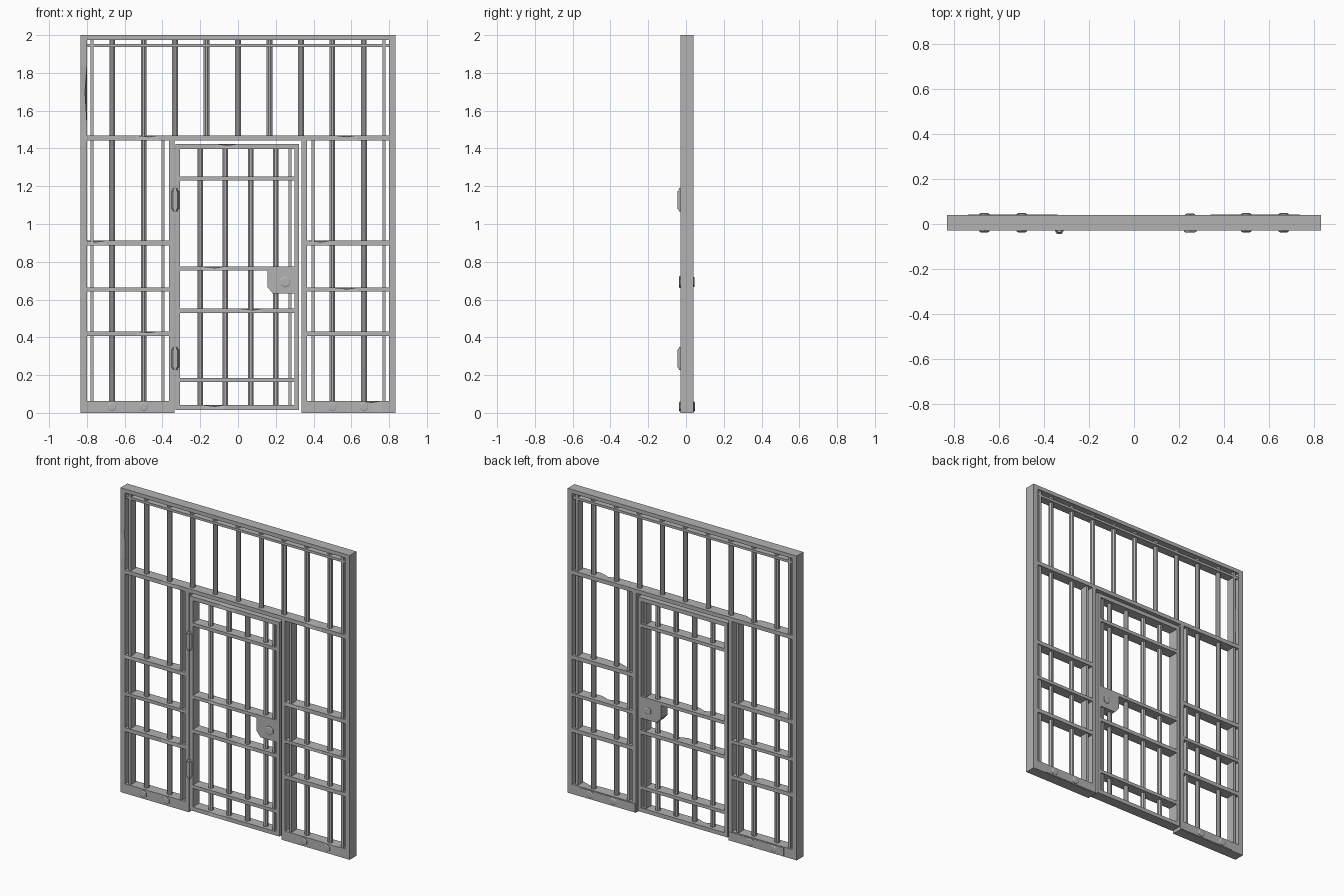
import bpy, bmesh, math
from mathutils import Vector, Matrix

if "Cube" in bpy.data.objects:
    bpy.data.objects.remove(bpy.data.objects["Cube"])

steel = bpy.data.materials.new("grey steel")
steel.use_nodes = True
GREY = (0.45, 0.45, 0.45, 1)
steel.diffuse_color = GREY
steel.node_tree.nodes["Principled BSDF"].inputs["Base Color"].default_value = GREY

FRONT, BACK = -0.03, 0.04      # full frame depth


def finish(name, bm):
    bmesh.ops.recalc_face_normals(bm, faces=bm.faces)
    me = bpy.data.meshes.new(name)
    bm.to_mesh(me)
    bm.free()
    me.materials.append(steel)
    ob = bpy.data.objects.new(name, me)
    bpy.context.collection.objects.link(ob)
    return ob


def loft(name, rings):
    """Closed solid through rings of equal point count."""
    bm = bmesh.new()
    loops = [[bm.verts.new(p) for p in r] for r in rings]
    n = len(loops[0])
    for a, b in zip(loops, loops[1:]):
        for i in range(n):
            j = (i + 1) % n
            bm.faces.new((a[i], a[j], b[j], b[i]))
    bm.faces.new(loops[0])
    bm.faces.new(loops[-1])
    return finish(name, bm)


def rail(name, x0, x1, z0, z1, y0=FRONT, y1=BACK, dent=None):
    """Horizontal bar, optionally with one worn notch in its front upper edge."""
    xs = [x0, x1] if dent is None else [x0, dent - 0.07, dent, dent + 0.05, x1]
    rings = []
    for x in xs:
        worn = 0.008 if x == dent else 0
        rings.append([(x, y0, z0), (x, y1, z0), (x, y1, z1), (x, y0 + worn, z1 - worn)])
    return loft(name, rings)


def post(name, x0, x1, z0, z1, y0=FRONT, y1=BACK, dent=None):
    """Vertical bar, optionally with one worn notch in its front left edge."""
    zs = [z0, z1] if dent is None else [z0, dent - 0.16, dent, dent + 0.14, z1]
    rings = []
    for z in zs:
        worn = 0.01 if z == dent else 0
        rings.append([(x0, y0, z), (x0, y1, z), (x1, y1, z), (x1 - worn, y0 + worn, z)])
    return loft(name, rings)


def rod(name, x, z0, z1, r=0.016, y=0.005):
    """Upright eight-sided bar."""
    angles = [math.tau * (i + 0.5) / 8 for i in range(8)]
    return loft(name, [[(x + r * math.cos(a), y + r * math.sin(a), z) for a in angles]
                       for z in (z0, z1)])


def bolt(name, x, z, r, y0, y1):
    """Hexagonal bolt head with a bevelled rim, running from y0 out to y1."""
    angles = [math.tau * (i + 0.5) / 6 for i in range(6)]
    mid = y0 + (y1 - y0) * 0.6
    return loft(name, [[(x + s * r * math.cos(a), y, z + s * r * math.sin(a)) for a in angles]
                       for y, s in ((y0, 1), (mid, 1), (y1, 0.7))])


# Outer frame
post("frame_post_right", -0.833, -0.80, 0, 2, dent=1.7)
post("frame_post_left", 0.80, 0.833, 0, 2)
rail("frame_top", -0.80, 0.80, 1.975, 2)
rail("upper_slat", -0.80, 0.80, 1.936, 1.952, -0.022, 0.032)
rail("lintel_right", -0.80, 0, 1.443, 1.469, dent=-0.47)
rail("lintel_left", 0, 0.80, 1.443, 1.469, dent=0.58)

# Upper bars
for i in range(-4, 5):
    rod(f"upper_bar_{i + 5}", i / 6, 1.46, 1.98)

# Side panels
panel_rails = ((0.886, 0.912, -0.75, 0.44), (0.642, 0.663, None, 0.58), (0.406, 0.432, -0.47, None))
for side, s in (("right", -1), ("left", 1)):
    def span(a, b):
        return sorted((s * a, s * b))
    post(f"door_post_{side}", *span(0.337, 0.364), 0, 1.445)
    rail(f"base_plate_{side}", *span(0.34, 0.80), 0, 0.063,
         dent=0.71 if s > 0 else None)
    rail(f"base_back_plate_{side}", *span(0.34, 0.74), 0.004, 0.058, BACK - 0.002, 0.043)
    post(f"outer_slat_{side}", *span(0.764, 0.782), 0.06, 1.975, -0.022, 0.032)
    post(f"inner_slat_{side}", *span(0.39, 0.405), 0.06, 1.445, -0.022, 0.032)
    for n, (z0, z1, dent_r, dent_l) in enumerate(panel_rails):
        rail(f"panel_rail_{side}_{n + 1}", *span(0.36, 0.80), z0, z1,
             dent=dent_r if s < 0 else dent_l)
    for n, x in enumerate((0.5, 0.667)):
        rod(f"panel_bar_{side}_{n + 1}", s * x, 0.05, 1.45)
        bolt(f"front_bolt_{side}_{n + 1}", s * x, 0.033, 0.026, FRONT, -0.037)
        bolt(f"back_bolt_{side}_{n + 1}", s * x, 0.033, 0.026, BACK, 0.048)

# Door leaf
post("door_stile_right", -0.33, -0.307, 0.016, 1.424)
post("door_stile_left", 0.298, 0.322, 0.016, 1.424)
post("door_slat", 0.267, 0.282, 0.04, 1.4, -0.022, 0.032)
door_rails = (("bottom", 0.016, 0.042, -0.12), ("low", 0.164, 0.186, None),
              ("knee", 0.528, 0.552, 0.08), ("lock", 0.753, 0.775, -0.12),
              ("high", 1.23, 1.252, None), ("top", 1.398, 1.424, -0.05))
for label, z0, z1, dent in door_rails:
    rail(f"door_rail_{label}", -0.31, 0.30, z0, z1, dent=dent)
for n, x in enumerate((-0.2, -0.067, 0.067, 0.2)):
    rod(f"door_bar_{n + 1}", x, 0.03, 1.41)

# Lock box with one clipped corner
outline = ((0.155, 0.775), (0.155, 0.668), (0.185, 0.632), (0.30, 0.632), (0.30, 0.775))
loft("lock_box", [[(x, y, z) for x, z in outline] for y in (FRONT, BACK)])
bolt("lock_bolt_front", 0.25, 0.693, 0.032, FRONT, -0.038)
bolt("lock_bolt_back", 0.25, 0.693, 0.026, BACK, 0.046)

# Hinges: stepped hexagonal barrels
angles = [math.tau * i / 6 for i in range(6)]
steps = ((-0.062, 0.014), (-0.048, 0.017), (-0.048, 0.023), (0.048, 0.023), (0.048, 0.017), (0.062, 0.014))
for label, zc in (("lower", 0.288), ("upper", 1.128)):
    loft(f"{label}_hinge", [[(-0.333 + r * math.cos(a), -0.025 + r * math.sin(a), zc + dz)
                             for a in angles] for dz, r in steps])
